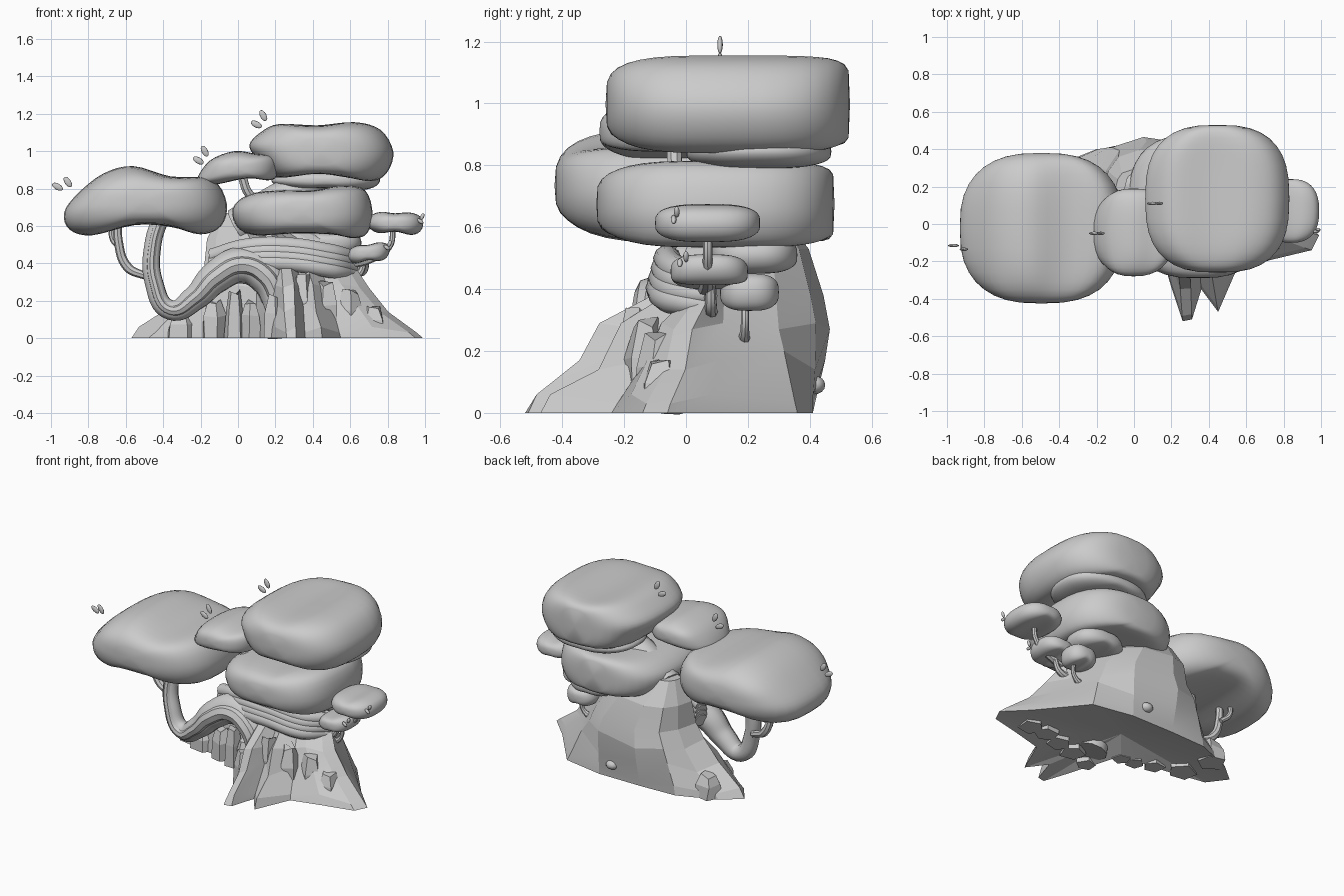
import bpy, bmesh, math, random
from mathutils import Vector

if "Cube" in bpy.data.objects:
    bpy.data.objects.remove(bpy.data.objects["Cube"])

random.seed(4)


def finish(bm, name, angle=None):
    bmesh.ops.remove_doubles(bm, verts=bm.verts, dist=0.0005)
    bmesh.ops.recalc_face_normals(bm, faces=bm.faces)
    me = bpy.data.meshes.new(name)
    bm.to_mesh(me)
    bm.free()
    ob = bpy.data.objects.new(name, me)
    bpy.context.collection.objects.link(ob)
    if angle:
        bpy.ops.object.select_all(action='DESELECT')
        ob.select_set(True)
        bpy.context.view_layer.objects.active = ob
        bpy.ops.object.shade_smooth_by_angle(angle=math.radians(angle))
    return ob


def bridge(bm, rings):
    for a, b in zip(rings, rings[1:]):
        n = len(a)
        for i in range(n):
            bm.faces.new((a[i], a[(i + 1) % n], b[(i + 1) % n], b[i]))


def smooth_loop(pts, sub=4):
    """Closed Catmull-Rom loop through the points."""
    P = [Vector(p) for p in pts]
    n, out = len(P), []
    for i in range(n):
        a, b, c, d = P[i - 1], P[i], P[(i + 1) % n], P[(i + 2) % n]
        for k in range(sub):
            t = k / sub
            out.append(0.5 * (2 * b + (c - a) * t + (2 * a - 5 * b + 4 * c - d) * t * t
                              + (3 * b - a - 3 * c + d) * t ** 3))
    return out


def pad(name, outline, y0, y1, nx=2.6, nf=3, nb=3, steps=18):
    """Foliage cushion: front outline swept in y, easing to an ellipse at the ends."""
    loop = smooth_loop(outline)
    xs, zs = [p.x for p in loop], [p.y for p in loop]
    cx, cz = (min(xs) + max(xs)) / 2, (min(zs) + max(zs)) / 2
    rx, rz = (max(xs) - min(xs)) / 2, (max(zs) - min(zs)) / 2
    bm, rings = bmesh.new(), []
    for k in range(steps + 1):
        a = math.pi * (k / steps - 0.5)
        t = abs(math.sin(a)) ** (2 / nx)
        sx = max(0, math.cos(a)) ** (2 / nx)
        nz = nf if a < 0 else nb
        sz = max(0, 1 - t ** nz) ** (1 / nz)
        if k in (0, steps):
            sx = sz = 0
        y = (y0 + y1) / 2 + math.copysign(t, a) * (y1 - y0) / 2
        row = []
        for p in loop:
            u, v = (p.x - cx) / rx, (p.y - cz) / rz
            m = (abs(u) ** 2.5 + abs(v) ** 2.5) ** 0.4
            s = 1 + (1 / m - 1) * t ** 4
            row.append(bm.verts.new((cx + u * s * rx * sx, y, cz + v * s * rz * sz)))
        rings.append(row)
    bridge(bm, rings)
    return finish(bm, name, 50)


BEAN = [(0, .5), (.08, .82), (.25, .98), (.5, .94), (.75, 1), (.94, .85), (1, .5),
        (.94, .15), (.78, 0), (.5, .12), (.22, .03), (.05, .22)]


def bean(x0, x1, z0, z1, tilt=0):
    h = z1 - z0 - abs(tilt)
    zb = z0 - min(tilt, 0)
    return [(x0 + u * (x1 - x0), zb + v * h + tilt * u) for u, v in BEAN]


def tube(name, pts, res=3):
    """Tapered branch through (x, y, z, radius) points."""
    cu = bpy.data.curves.new(name, 'CURVE')
    cu.dimensions = '3D'
    cu.bevel_depth = 1
    cu.bevel_resolution = res
    cu.resolution_u = 8
    cu.use_fill_caps = True
    sp = cu.splines.new('BEZIER')
    sp.bezier_points.add(len(pts) - 1)
    for b, p in zip(sp.bezier_points, pts):
        b.co, b.radius = p[:3], p[3]
        b.handle_left_type = b.handle_right_type = 'AUTO'
    ob = bpy.data.objects.new(name, cu)
    bpy.context.collection.objects.link(ob)
    bpy.ops.object.select_all(action='DESELECT')
    ob.select_set(True)
    bpy.context.view_layer.objects.active = ob
    bpy.ops.object.convert(target='MESH')
    bpy.ops.object.shade_smooth_by_angle(angle=math.radians(40))


def drop(name, loc, size, tilt):
    bpy.ops.mesh.primitive_uv_sphere_add(segments=12, ring_count=8, location=loc, rotation=(0, tilt, 0))
    ob = bpy.context.object
    ob.name, ob.scale = name, size
    bpy.ops.object.shade_smooth()


# Foliage cushions
pad("foliage_top", [(.06, 1.03), (.12, 1.10), (.22, 1.145), (.42, 1.135), (.62, 1.155), (.76, 1.115),
                    (.83, 1.0), (.80, .89), (.72, .84), (.58, .86), (.42, .88), (.2, .86), (.11, .95)],
    -.26, .53, 2.7, 4, 7)
pad("foliage_middle", [(-.03, .69), (.05, .765), (.2, .79), (.4, .79), (.55, .815), (.68, .79), (.72, .66),
                       (.69, .56), (.62, .535), (.5, .555), (.3, .56), (.1, .55), (0, .59)],
    -.29, .48, 2.7, 3.6, 7)
pad("foliage_left", [(-.93, .67), (-.86, .77), (-.72, .88), (-.56, .92), (-.36, .865), (-.14, .85), (-.06, .72),
                     (-.09, .60), (-.2, .555), (-.36, .595), (-.55, .605), (-.78, .55), (-.9, .58)],
    -.425, .38, 2.6, 3, 3)
pad("foliage_small", [(-.22, .85), (-.15, .95), (-.02, 1.0), (.1, .985), (.2, .97), (.215, .9),
                      (.18, .845), (.05, .855), (-.1, .825), (-.19, .82)], -.28, .19, 2.4)
pad("foliage_under_top", bean(.18, .76, .79, .90), 0, .47, 2.4)
pad("foliage_under_middle", bean(.32, .66, .45, .57), .08, .36, 2.4)
pad("foliage_right_upper", bean(.69, .99, .55, .68, -.01), -.10, .24, 2.5)
pad("foliage_right_lower", bean(.58, .81, .39, .52, .03), -.05, .2, 2.5)
pad("foliage_right_back", bean(.5, .7, .33, .45), .11, .30, 2.4)

# Flared trunk base: (foot x, y, mid-height x, y), anticlockwise from the right root
FEET = [(.99, -.06, .70, .02), (.85, .08, .60, .12), (.62, .36, .50, .30), (.35, .41, .35, .42),
        (.05, .41, .05, .465), (-.2, .40, -.12, .41), (-.45, .30, -.2, .30), (-.57, .20, -.24, .15),
        (-.48, .08, -.17, .08), (-.2, .03, -.08, .04), (.1, -.0, .1, .0), (.2, -.34, .18, -.12),
        (.26, -.52, .24, -.28), (.31, -.51, .30, -.28), (.36, -.35, .34, -.15), (.45, -.47, .40, -.21),
        (.55, -.24, .48, -.09), (.74, -.19, .55, -.08), (.95, -.14, .65, -.04)]
bm = bmesh.new()
rings = []


def ring(fn):
    rings.append([bm.verts.new(fn(i, *f)) for i, f in enumerate(FEET)])


mid = Vector((.18, .17))
ring(lambda i, a, b, c, d: (a, b, 0))
ring(lambda i, a, b, c, d: (a + (c - a) * .12, b + (d - b) * .12, .03 + .03 * (i % 2)))
ring(lambda i, a, b, c, d: (a + (c - a) * .64, b + (d - b) * .72, .14 + .03 * (i % 3)))
ring(lambda i, a, b, c, d: (c, d, .27 + .02 * (i % 2)))
ring(lambda i, a, b, c, d: (mid.x + (c - mid.x) * .86, mid.y + (d - mid.y) * (.93 if d > .1 else .62), .38))
ring(lambda i, a, b, c, d: (mid.x - .06 + (c - mid.x) * .68, mid.y + .02 + (d - mid.y) * (.7 if d > .1 else .5), .53))
ring(lambda i, a, b, c, d: (.02 + (c - mid.x) * .28, .2 + (d - mid.y) * .3, .67))
bridge(bm, rings)
bm.faces.new(rings[-1])
# hollow underside
hub = bm.verts.new((.2, .12, .06))
for i in range(len(FEET)):
    bm.faces.new((rings[0][i - 1], rings[0][i], hub))
finish(bm, "trunk_base", 12)


# Angular rocks around the front and left of the roots: x, y, radius, height
ROCKS = [(-.13, .02, .07, .2), (-.02, -.02, .06, .25), (.07, -.03, .06, .2), (.19, -.22, .06, .24),
         (.34, -.16, .08, .33), (.47, -.13, .08, .3), (.60, -.09, .08, .25), (-.3, .08, .09, .13),
         (.72, -.08, .08, .17), (-.36, .28, .09, .14)]
for k, (x, y, r, h) in enumerate(ROCKS):
    bm = bmesh.new()
    rr = []
    for f, z in ((1, 0), (.9, h * .6), (.55, h)):
        rr.append([bm.verts.new((x + r * f * math.cos(a) * random.uniform(.8, 1.1),
                                 y + r * f * math.sin(a) * random.uniform(.8, 1.1),
                                 z * random.uniform(.9, 1.05)))
                   for a in [math.tau * (j + .3 * k) / 5 for j in range(5)]])
    bridge(bm, rr)
    bm.faces.new(rr[-1])
    bm.faces.new(rr[0])
    finish(bm, "rock_%d" % (k + 1))

# Winding left branch: drops from the cushion, loops under and arches into the roots
ARCH = [(-.40, .0, .68, .045), (-.455, -.03, .5, .046), (-.45, -.05, .3, .05), (-.36, -.06, .15, .055),
        (-.23, -.07, .215, .07), (-.12, -.06, .325, .09), (.02, -.04, .39, .10), (.15, -.05, .33, .10),
        (.22, -.07, .18, .085), (.25, -.1, .02, .10)]
tube("left_branch", ARCH)
tube("left_branch_ridge", [(x, y - r * .75, z, r * .5) for x, y, z, r in ARCH[:9]], 2)
tube("left_twig", [(-.64, .02, .65, .022), (-.64, .02, .52, .024), (-.59, .02, .38, .026),
                   (-.49, .0, .33, .02)], 2)
tube("hook_twig", [(-.67, .08, .62, .015), (-.67, .08, .53, .016), (-.62, .06, .48, .016)], 2)

# Twisted strands wrapping the trunk
for k in range(4):
    dz, dy = -.032 * k, -.008 * k
    tube("trunk_strand_%d" % (k + 1),
         [(-.14, .04, .44 + dz, .04), (.05, -.04 + dy, .49 + dz, .045), (.28, -.06 + dy, .495 + dz, .045),
          (.5, -.02 + dy, .46 + dz, .045), (.62, .08, .44 + dz, .03)])
tube("upper_trunk", [(.0, .2, .6, .1), (.2, .15, .72, .1), (.4, .15, .85, .09), (.45, .15, .95, .08)])
tube("small_stem", [(.14, .0, .72, .03), (.06, -.03, .77, .025), (.02, -.04, .87, .025)], 2)

# Twigs holding the right-hand cushions
tube("right_twig_upper", [(.55, .06, .40, .035), (.7, .07, .42, .022), (.81, .07, .49, .016),
                          (.83, .07, .6, .014)], 2)
tube("right_twig_lower", [(.5, .08, .34, .03), (.64, .08, .34, .02), (.68, .08, .42, .014)], 2)
tube("right_twig_back", [(.5, .18, .22, .03), (.62, .19, .27, .014), (.62, .19, .38, .012)], 2)

# Loose leaf pairs and a knot on the back: x, y, z, tilt
LEAVES = [(-.965, -.115, .81, 1.05), (-.91, -.135, .835, .6), (-.212, -.05, .95, 1.05), (-.178, -.05, 1.0, .5),
          (.098, .11, 1.143, 1.1), (.135, .11, 1.19, .5), (.975, -.04, .625, .9), (.985, -.03, .65, -.4),
          (.795, -.02, .485, .9), (.81, 0, .505, -.4)]
for i, (x, y, z, t) in enumerate(LEAVES):
    s = .6 if i > 5 else 1
    drop("leaf_%d" % (i + 1), (x, y, z), (.017 * s, .009, .032 * s), -t)
drop("trunk_knot", (.25, .415, .09), (.04, .035, .03), 0)
